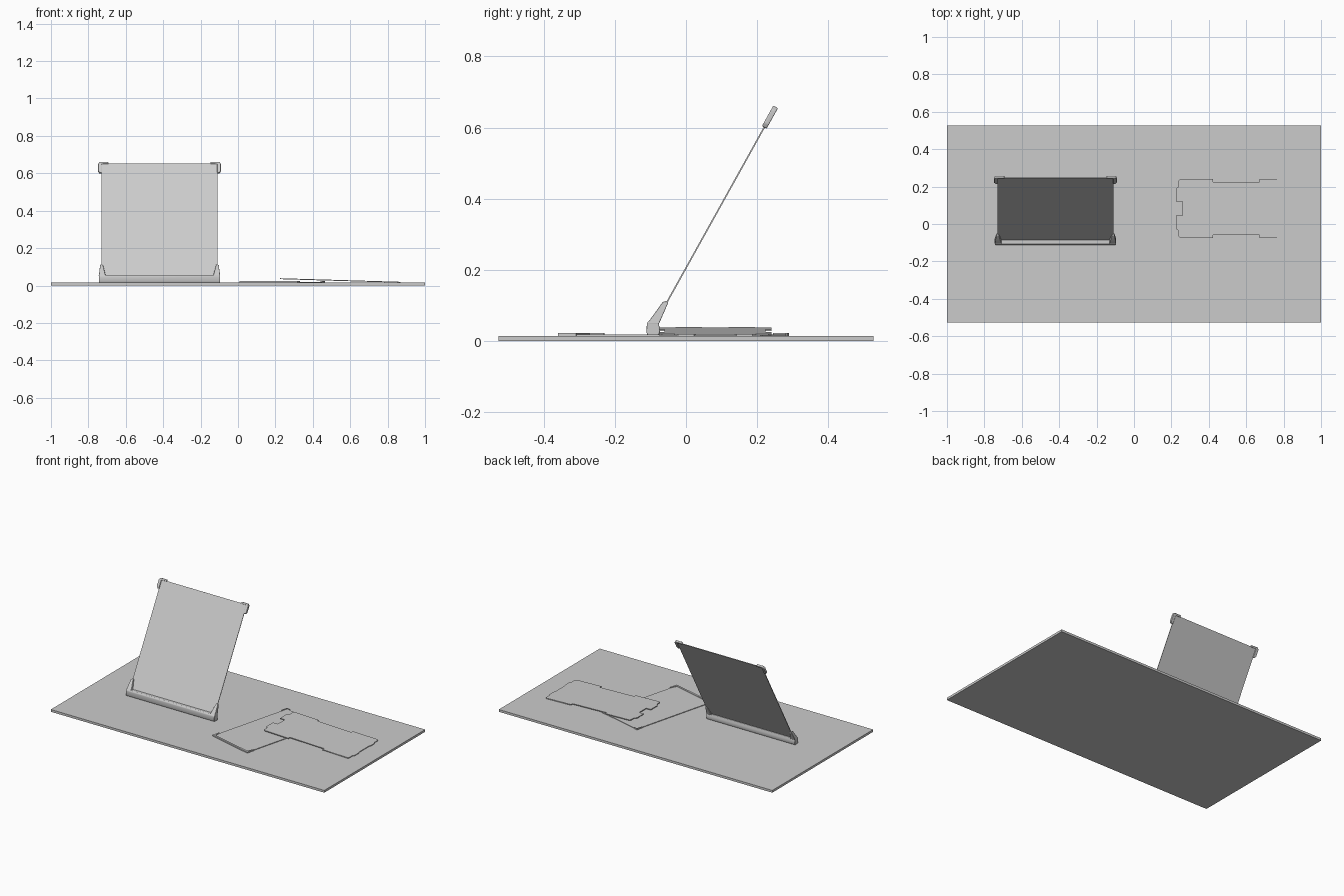
import bpy, bmesh
from math import radians, atan2
from mathutils import Matrix, Vector

if "Cube" in bpy.data.objects:
    bpy.data.objects.remove(bpy.data.objects["Cube"])


def prism(name, pts, z0, z1, mat=Matrix(), bevel=0.0):
    """Extrude a 2D outline from z0 to z1 in the local frame mat."""
    bm = bmesh.new()
    face = bm.faces.new([bm.verts.new((x, y, z0)) for x, y in pts])
    ext = bmesh.ops.extrude_face_region(bm, geom=[face])
    top = [g for g in ext['geom'] if isinstance(g, bmesh.types.BMVert)]
    bmesh.ops.translate(bm, verts=top, vec=(0, 0, z1 - z0))
    return finish(name, bm, mat, bevel)


def finish(name, bm, mat, bevel=0.0):
    bmesh.ops.transform(bm, matrix=mat, verts=bm.verts)
    bmesh.ops.recalc_face_normals(bm, faces=bm.faces)
    me = bpy.data.meshes.new(name)
    bm.to_mesh(me)
    bm.free()
    ob = bpy.data.objects.new(name, me)
    bpy.context.collection.objects.link(ob)
    if bevel:
        mod = ob.modifiers.new("rounding", 'BEVEL')
        mod.width, mod.segments = bevel, 3
        mod.limit_method = 'ANGLE'
    bpy.context.view_layer.objects.active = ob
    ob.select_set(True)
    bpy.ops.object.shade_smooth_by_angle(angle=radians(35))
    ob.select_set(False)
    return ob


def rect(x0, y0, x1, y1):
    return [(x0, y0), (x1, y0), (x1, y1), (x0, y1)]


def loft(name, profile, left, right):
    """Span a YZ profile between per-point x positions on both sides."""
    bm = bmesh.new()
    a = [bm.verts.new((x, *p)) for x, p in zip(left, profile)]
    b = [bm.verts.new((x, *p)) for x, p in zip(right, profile)]
    n = len(a)
    bm.faces.new(a)
    bm.faces.new(b)
    for i in range(n):
        bm.faces.new((a[i], a[(i + 1) % n], b[(i + 1) % n], b[i]))
    return finish(name, bm, Matrix(), 0.003)


# Base plate
prism("base_plate", rect(-1, -0.527, 1, 0.527), 0, 0.015)

# Upright leaning panel
CX = -0.42
lean = Matrix.Translation((CX, -0.106, 0.015)) @ Matrix.Rotation(radians(60.9), 4, 'X')
prism("leaning_panel", rect(-0.311, 0.01, 0.311, 0.727), -0.002, 0.002, lean)

# Top corner caps wrap the panel corners
cap = [(0.309, 0.67), (0.321, 0.67), (0.328, 0.682), (0.328, 0.725), (0.319, 0.736),
       (0.274, 0.736), (0.271, 0.724), (0.309, 0.724)]
for s, side in ((-1, "left"), (1, "right")):
    prism(f"top_corner_cap_{side}", [(s * u, v) for u, v in cap], -0.0075, 0.0075, lean, 0.003)

# Bottom trough with tapering end tabs
bar = [(-0.107, 0.015), (-0.111, 0.024), (-0.110, 0.050), (-0.105, 0.057),
       (-0.078, 0.057), (-0.075, 0.042), (-0.073, 0.028), (-0.078, 0.015)]
loft("bottom_trough", bar, [CX - 0.324] * 8, [CX + 0.324] * 8)
tab = [(-0.110, 0.048), (-0.066, 0.109), (-0.058, 0.113), (-0.050, 0.108), (-0.076, 0.048)]
outer = [0.325, 0.319, 0.312, 0.316, 0.325]
inner = [0.286, 0.301, 0.304, 0.301, 0.286]
for s, side in ((-1, "left"), (1, "right")):
    loft(f"trough_end_tab_{side}", tab, [CX + s * x for x in outer], [CX + s * x for x in inner])

# Flat sheet lying on the base, turned about its centre
ang = atan2(-0.08, 0.31)
lay = Matrix.Translation((0.2375, -0.035, 0.015)) @ Matrix.Rotation(ang, 4, 'Z')
W, H = 0.160, 0.294
prism("flat_sheet", rect(-W + 0.004, -H + 0.004, W - 0.004, H - 0.002), 0, 0.004, lay)
lip = [(-W, -H), (W, -H), (W, -H + 0.052), (W - 0.006, -H + 0.052), (W - 0.014, -H + 0.012),
       (-W + 0.014, -H + 0.012), (-W + 0.006, -H + 0.052), (-W, -H + 0.052)]
prism("flat_sheet_lip", lip, 0, 0.008, lay)
small_cap = [(W - 0.006, H - 0.045), (W, H - 0.045), (W, H), (W - 0.025, H),
             (W - 0.025, H - 0.004), (W - 0.006, H - 0.004)]
for s, side in ((-1, "left"), (1, "right")):
    prism(f"flat_sheet_cap_{side}", [(s * u, v) for u, v in small_cap], 0, 0.008, lay)

# Notched sheet resting tilted on top of the flat one
half = [(0.317, 0.0), (0.317, 0.055), (0.322, 0.06), (0.322, 0.105), (0.314, 0.115),
        (0.314, 0.150), (0.306, 0.158), (0.125, 0.158), (0.125, 0.142)]
left = [(-0.125, 0.142), (-0.125, 0.158), (-0.300, 0.158), (-0.308, 0.150),
        (-0.308, 0.118), (-0.322, 0.108), (-0.322, 0.037), (-0.288, 0.037)]
upper = half + left
lower = [(x, -y) for x, y in reversed(upper) if y > 0]
tilt = Matrix.Translation((0.547, 0.082, 0.0255)) @ Matrix.Rotation(atan2(0.019, 0.64), 4, 'Y')
prism("notched_sheet", upper + lower, -0.001, 0.004, tilt)
